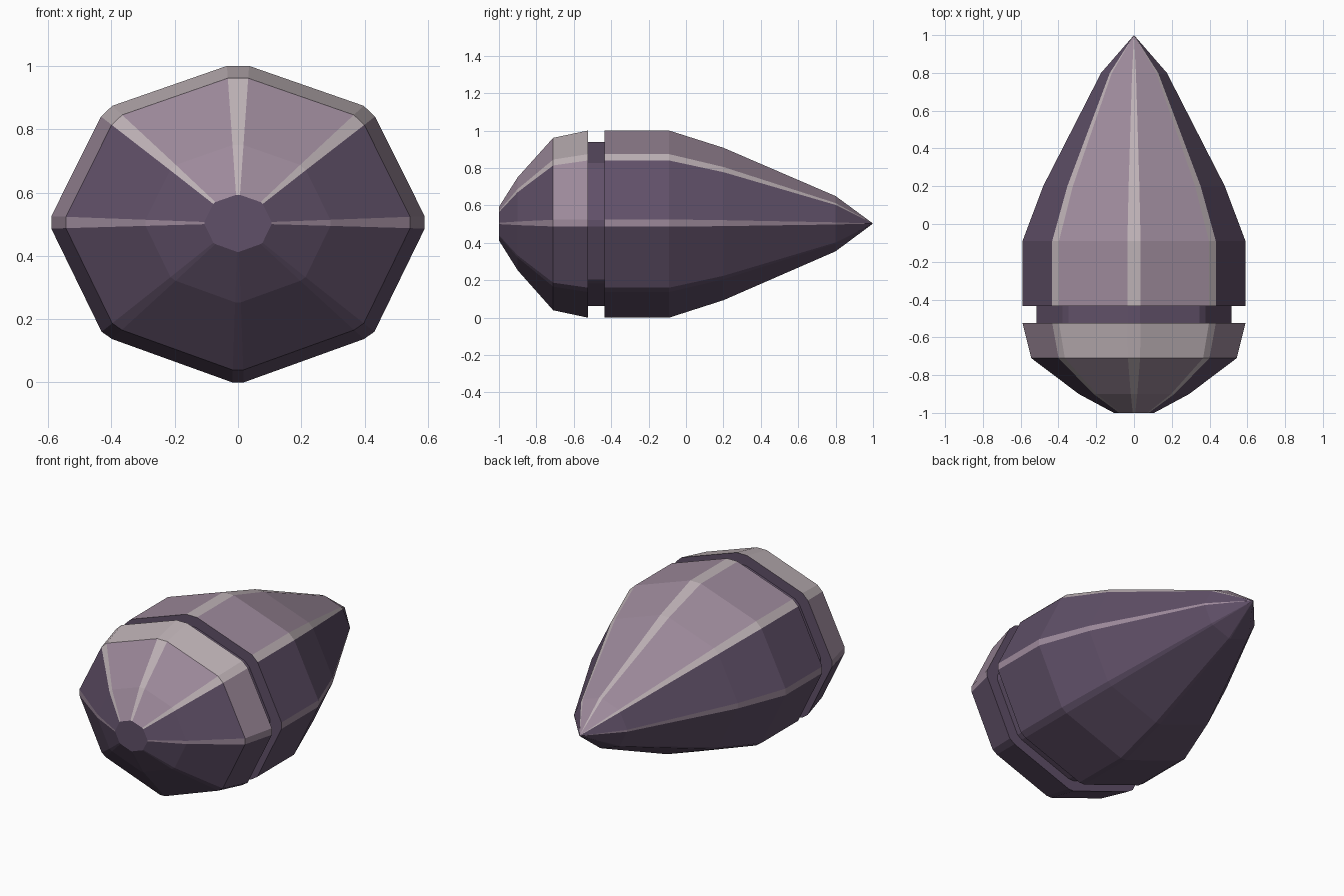
import bpy, bmesh

if "Cube" in bpy.data.objects:
    bpy.data.objects.remove(bpy.data.objects["Cube"])

CZ = 0.503  # height of the long axis


def make_mat(name, rgb):
    m = bpy.data.materials.new(name)
    m.diffuse_color = (*rgb, 1.0)
    m.use_nodes = True
    m.node_tree.nodes["Principled BSDF"].inputs["Base Color"].default_value = m.diffuse_color
    return m


PURPLE, MAUVE, PALE = 0, 1, 2
mats = [make_mat("dark purple", (0.117, 0.080, 0.138)),
        make_mat("mauve", (0.333, 0.250, 0.323)),
        make_mat("pale grey mauve", (0.515, 0.445, 0.468))]

# Octagon cross-section with bevelled corners (right half, mirrored to the left)
half = [(0.035, 1.0), (0.397, 0.874), (0.433, 0.84), (0.59, 0.525),
        (0.59, 0.486), (0.431, 0.16), (0.398, 0.137), (0.018, 0.0)]
section = half + [(-x, z) for x, z in reversed(half)]
N = len(section)


def shell_colour(seg, band):
    """Top faces mauve, upper ridges pale, side ridge mauve, the rest purple."""
    if seg == N - 1:
        return PALE
    s = min(seg, 14 - seg)
    if band:
        return {0: PALE, 1: PALE, 2: MAUVE, 3: MAUVE}.get(s, PURPLE)
    return {0: MAUVE, 1: PALE, 3: MAUVE}.get(s, PURPLE)


def loft(name, stations, band=None, plain=False):
    """Sweep the section along y; stations are (y, x scale, z scale)."""
    bm = bmesh.new()
    rings = []
    for y, sx, sz in stations:
        if sx == 0:
            rings.append([bm.verts.new((0, y, CZ))])
        else:
            rings.append([bm.verts.new((x * sx, y, CZ + (z - CZ) * sz))
                          for x, z in section])
    for i, (a, b) in enumerate(zip(rings, rings[1:])):
        for j in range(N):
            k = (j + 1) % N
            quad = [a[j], a[k]] + ([b[0]] if len(b) == 1 else [b[k], b[j]])
            f = bm.faces.new(quad)
            f.material_index = PURPLE if plain else shell_colour(j, i == band)
    for ring in (rings[0], rings[-1]):
        if len(ring) > 1:
            bm.faces.new(ring).material_index = PURPLE
    bmesh.ops.recalc_face_normals(bm, faces=bm.faces)
    me = bpy.data.meshes.new(name)
    bm.to_mesh(me)
    bm.free()
    for m in mats:
        me.materials.append(m)
    ob = bpy.data.objects.new(name, me)
    bpy.context.collection.objects.link(ob)
    return ob


# Blunt nose cap with the pale rim band
loft("front_cap", [(-1.0, 0.18, 0.18), (-0.9, 0.495, 0.497),
                   (-0.71, 0.922, 0.922), (-0.525, 1, 1)], band=2)
# Recessed ring between cap and body
loft("groove_core", [(-0.54, 0.875, 0.875), (-0.42, 0.875, 0.875)], plain=True)
# Long tapering body ending in a point
loft("rear_body", [(-0.435, 1, 1), (-0.09, 1, 1), (0.2, 0.815, 0.815),
                   (0.8, 0.295, 0.295), (1.0, 0, 0)])
